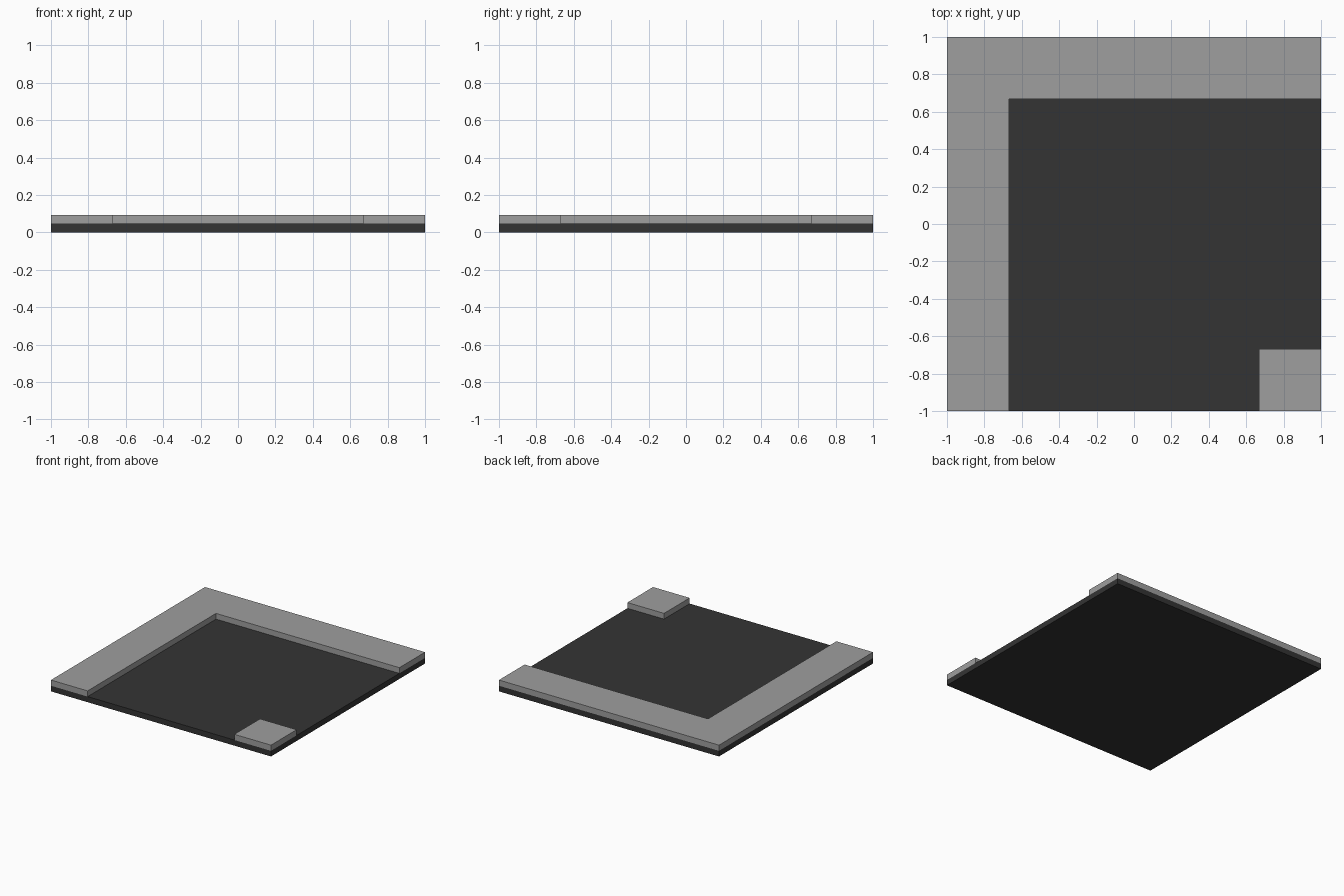
import bpy, bmesh

if "Cube" in bpy.data.objects:
    bpy.data.objects.remove(bpy.data.objects["Cube"])

def material(name, v):
    m = bpy.data.materials.new(name)
    m.diffuse_color = (v, v, v, 1)
    m.use_nodes = True
    m.node_tree.nodes["Principled BSDF"].inputs["Base Color"].default_value = m.diffuse_color
    return m

asphalt = material("dark asphalt", 0.034)
concrete = material("grey concrete", 0.345)

def slab(name, outline, z0, z1, mat):
    """Extrude a flat outline from z0 up to z1."""
    bm = bmesh.new()
    face = bm.faces.new([bm.verts.new((x, y, z0)) for x, y in outline])
    ext = bmesh.ops.extrude_face_region(bm, geom=[face])
    verts = [g for g in ext["geom"] if isinstance(g, bmesh.types.BMVert)]
    bmesh.ops.translate(bm, verts=verts, vec=(0, 0, z1 - z0))
    bmesh.ops.recalc_face_normals(bm, faces=bm.faces)
    me = bpy.data.meshes.new(name)
    bm.to_mesh(me)
    bm.free()
    me.materials.append(mat)
    ob = bpy.data.objects.new(name, me)
    bpy.context.collection.objects.link(ob)
    return ob

K = 0.667            # kerb line
ROAD, TOP = 0.046, 0.093

# road base
slab("road_base", [(-1, -1), (1, -1), (1, 1), (-1, 1)], 0, ROAD, asphalt)
# L-shaped pavement around the outside of the bend
slab("outer_pavement", [(-1, -1), (-K, -1), (-K, K), (1, K), (1, 1), (-1, 1)], ROAD, TOP, concrete)
# small pavement block on the inside corner
slab("inner_pavement", [(K, -1), (1, -1), (1, -K), (K, -K)], ROAD, TOP, concrete)
